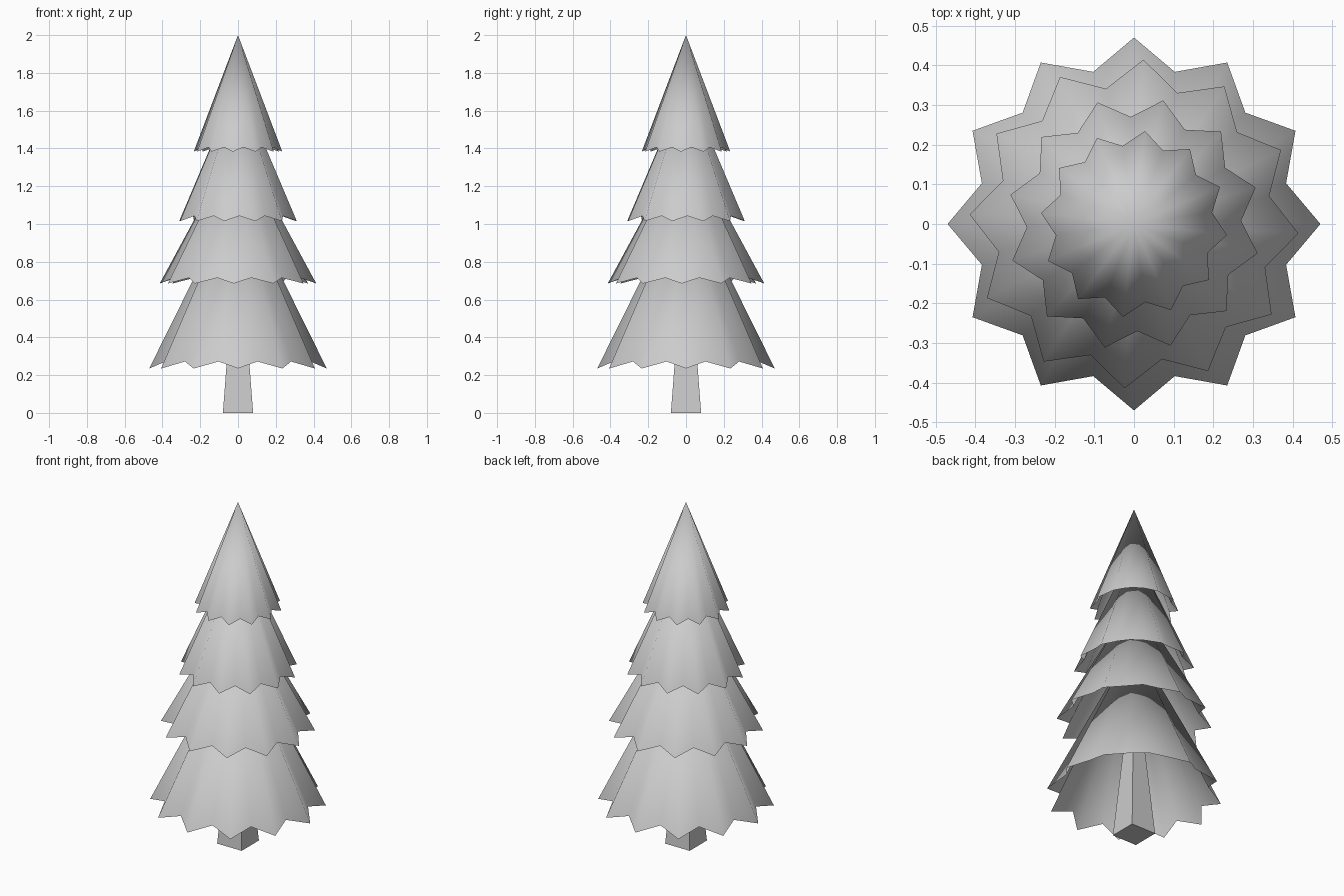
import bpy, bmesh, math

if "Cube" in bpy.data.objects:
    bpy.data.objects.remove(bpy.data.objects["Cube"])

POINTS = 12


def add_object(name, bm, smooth):
    bmesh.ops.recalc_face_normals(bm, faces=bm.faces)
    for f in bm.faces:
        f.smooth = smooth
    me = bpy.data.meshes.new(name)
    bm.to_mesh(me)
    bm.free()
    ob = bpy.data.objects.new(name, me)
    bpy.context.collection.objects.link(ob)
    return ob


def branch_tier(name, r_tip, z_tip, r_notch, z_notch, z_apex, turn):
    """Open skirt with a zigzag rim: points hang low, notches sit higher."""
    bm = bmesh.new()
    apex = bm.verts.new((0, 0, z_apex))
    rim = []
    for i in range(POINTS * 2):
        a = math.radians(turn) + math.pi * i / POINTS
        r, z = (r_tip, z_tip) if i % 2 == 0 else (r_notch, z_notch)
        rim.append(bm.verts.new((r * math.cos(a), r * math.sin(a), z)))
    for i, v in enumerate(rim):
        bm.faces.new((apex, v, rim[(i + 1) % len(rim)]))
    ob = add_object(name, bm, True)
    # outward normals on the open shell
    if ob.data.polygons[0].normal.z < 0:
        ob.data.flip_normals()
    return ob


# Four overlapping branch tiers, bottom to top
tiers = [
    ("branches_bottom", 0.47, 0.235, 0.397, 0.272, 1.185, 0),
    ("branches_lower", 0.415, 0.685, 0.348, 0.715, 1.45, -3.3),
    ("branches_upper", 0.32, 1.015, 0.27, 1.043, 1.75, -13.3),
    ("branches_top", 0.236, 1.383, 0.199, 1.406, 2.0, -6.7),
]
for t in tiers:
    branch_tier(*t)

# Tapered square trunk reaching up inside the bottom tier
bm = bmesh.new()
bmesh.ops.create_cone(bm, cap_ends=True, segments=4, depth=0.5,
                      radius1=0.08 * math.sqrt(2), radius2=0.042 * math.sqrt(2))
c, s = math.cos(math.pi / 4), math.sin(math.pi / 4)
square = abs(abs(bm.verts[:][0].co.x) - abs(bm.verts[:][0].co.y)) < 1e-4
for v in bm.verts:
    x, y = v.co.x, v.co.y
    if not square:
        v.co.x, v.co.y = x * c - y * s, x * s + y * c
    v.co.z += 0.25
add_object("trunk", bm, False)
